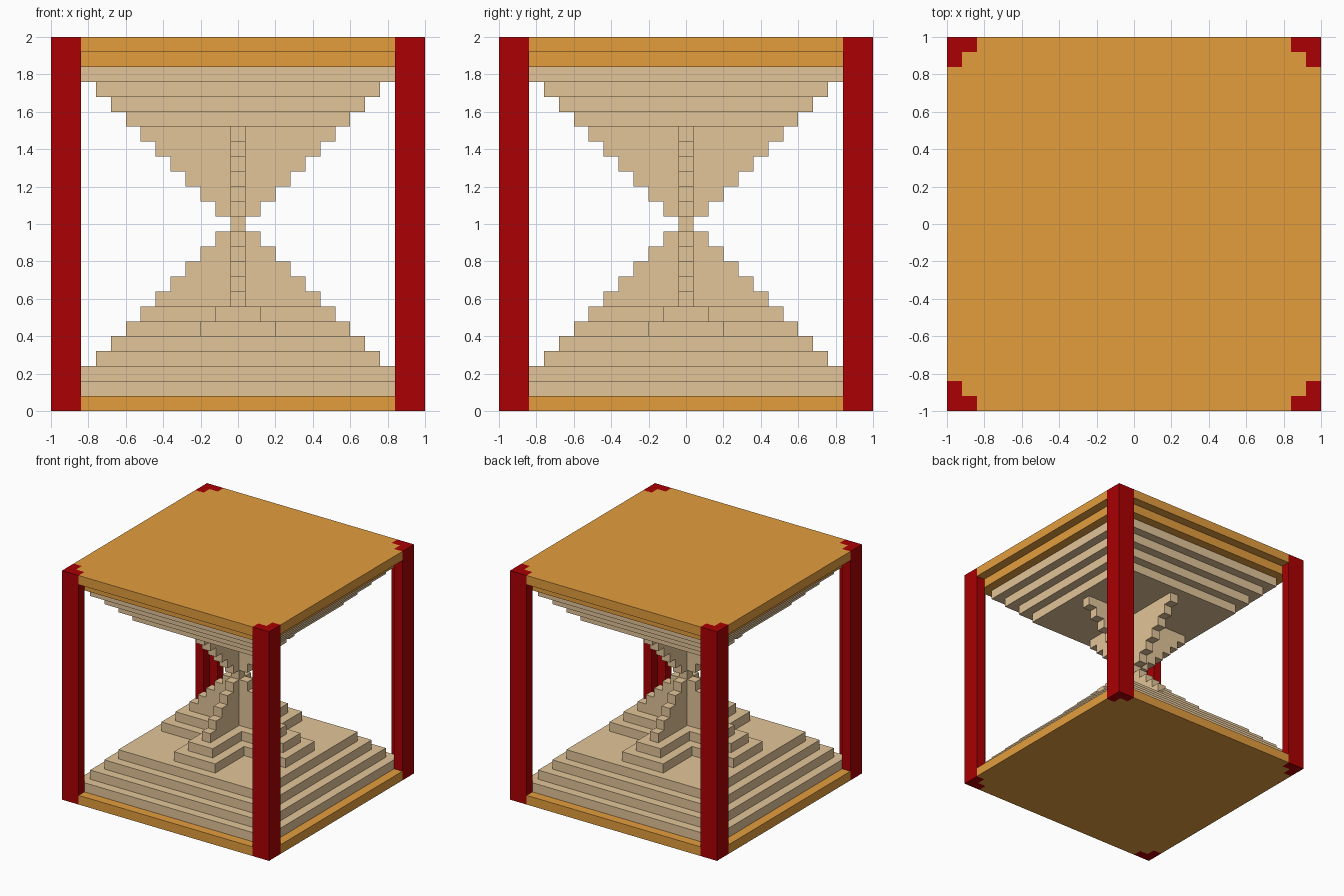
import bpy, bmesh

if "Cube" in bpy.data.objects:
    bpy.data.objects.remove(bpy.data.objects["Cube"])

V = 0.08   # size of one block


def material(name, rgb):
    m = bpy.data.materials.new(name)
    m.diffuse_color = (*rgb, 1)
    m.use_nodes = True
    m.node_tree.nodes["Principled BSDF"].inputs["Base Color"].default_value = m.diffuse_color
    return m


SAND = material("sand tan", (0.769, 0.556, 0.318))
WOOD = material("warm wood", (0.769, 0.340, 0.048))
RED = material("dark red", (0.402, 0.0, 0.001))


def half(layer):
    """Half width of the hourglass at a block layer (narrowest at layer 12)."""
    return abs(12 - layer) * V + V / 2


def square(h):
    return [(-h, -h), (h, -h), (h, h), (-h, h)]


def four_fold(corner):
    """Repeat the points of one corner around the z axis."""
    pts = []
    for _ in range(4):
        pts += corner
        corner = [(-y, x) for x, y in corner]
    return pts


def plus(arm, w):
    return four_fold([(arm, -w), (arm, w), (w, w)])


def loft(name, layers, mat):
    """Stepped solid from (layer index, outline) pairs, stacked upwards."""
    bm = bmesh.new()
    rings = []
    for i, outline in layers:
        for z in (i * V, (i + 1) * V):
            rings.append([bm.verts.new((x, y, z)) for x, y in outline])
    bm.faces.new(rings[0][::-1])
    bm.faces.new(rings[-1])
    n = len(rings[0])
    for a, b in zip(rings, rings[1:]):
        for k in range(n):
            j = (k + 1) % n
            bm.faces.new((a[k], a[j], b[j], b[k]))
    bmesh.ops.remove_doubles(bm, verts=bm.verts, dist=1e-5)
    bmesh.ops.recalc_face_normals(bm, faces=bm.faces)
    me = bpy.data.meshes.new(name)
    bm.to_mesh(me)
    bm.free()
    me.materials.append(mat)
    ob = bpy.data.objects.new(name, me)
    bpy.context.collection.objects.link(ob)
    return ob


# Wooden end plates, notched at the corners for the posts
notched = four_fold([(1, .84), (.92, .84), (.92, .92), (.84, .92), (.84, 1)])
loft("base_plate", [(0, notched)], WOOD)
loft("top_plate", [(24, notched)], WOOD)
loft("top_plate_step", [(23, square(half(23)))], WOOD)

# L-shaped corner posts, full height
post = [(1, 1), (.84, 1), (.84, .92), (.92, .92), (.92, .84), (1, .84)]
for k in range(4):
    loft(f"corner_post_{k + 1}", [(0, post), (24, post)], RED)
    post = [(-y, x) for x, y in post]

# Stepped pyramids of sand
loft("lower_pyramid", [(i, square(half(i))) for i in range(1, 5)], SAND)
loft("upper_pyramid", [(i, square(half(i))) for i in range(19, 23)], SAND)

# Crossed stair fins meeting at the neck, widened where they stand on the sand
width = {5: .20, 6: .12}
loft("crossed_fins",
     [(i, plus(half(i), width.get(i, V / 2))) for i in range(5, 19)], SAND)
